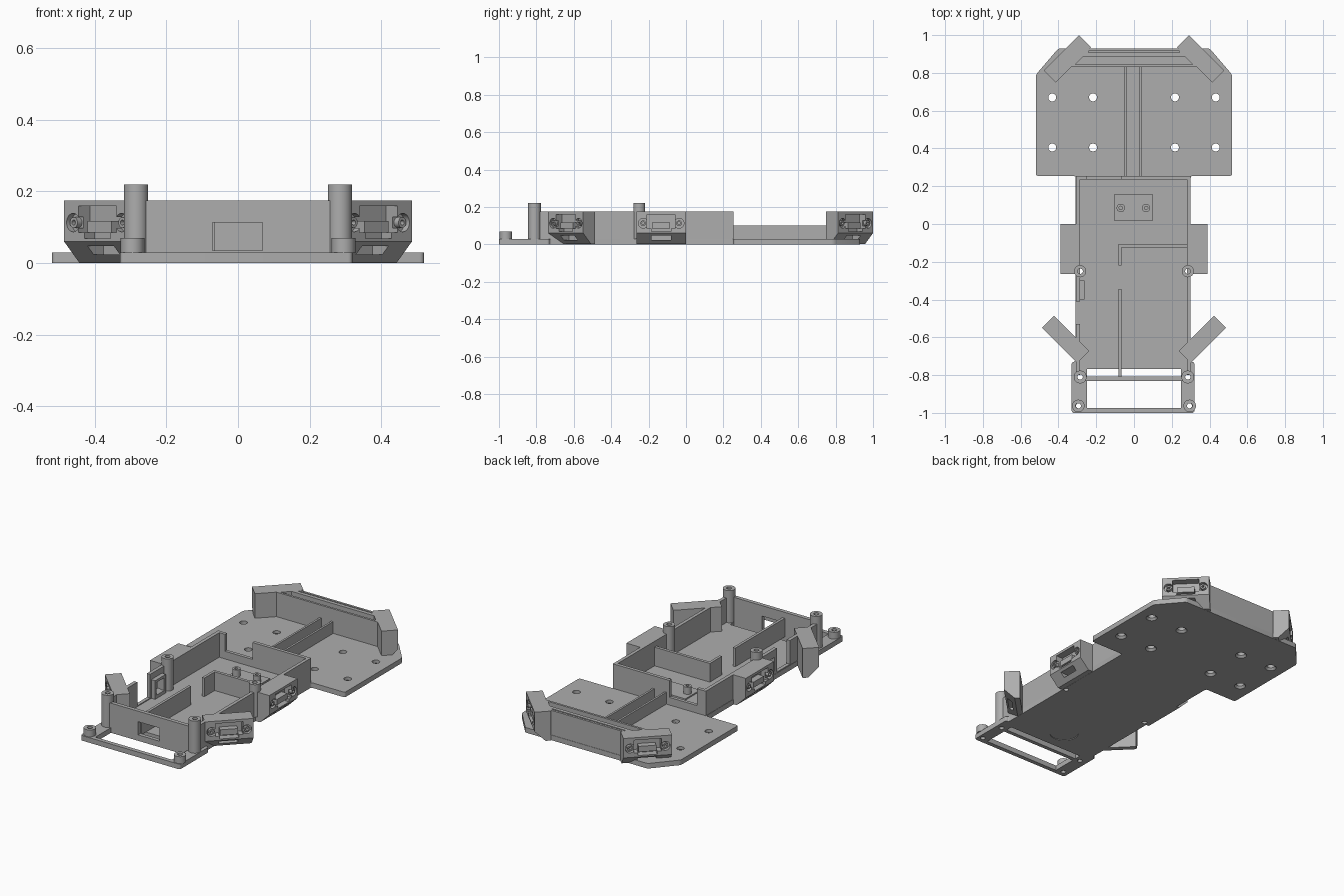
import bpy, bmesh
from math import radians, sin, cos
from mathutils import Matrix, Vector

cube = bpy.data.objects.get("Cube")
if cube:
    bpy.data.objects.remove(cube, do_unlink=True)

GREY = (0.42, 0.42, 0.42, 1)
grey = bpy.data.materials.new("matte grey")
grey.use_nodes = True
grey.diffuse_color = GREY
grey.node_tree.nodes["Principled BSDF"].inputs["Base Color"].default_value = GREY
parts = []
FLOOR, WALL = 0.03, 0.175


def finish(name, bm, keep=True):
    bmesh.ops.recalc_face_normals(bm, faces=bm.faces)
    mesh = bpy.data.meshes.new(name)
    bm.to_mesh(mesh)
    bm.free()
    ob = bpy.data.objects.new(name, mesh)
    bpy.context.scene.collection.objects.link(ob)
    mesh.materials.append(grey)
    if keep:
        parts.append(ob)
    return ob


def extrude(name, points, vec, radius=0, keep=True):
    """Solid made by sweeping a flat outline along a vector."""
    bm = bmesh.new()
    face = bm.faces.new([bm.verts.new(p) for p in points])
    out = bmesh.ops.extrude_face_region(bm, geom=[face])
    moved = [v for v in out["geom"] if isinstance(v, bmesh.types.BMVert)]
    bmesh.ops.translate(bm, verts=moved, vec=vec)
    if radius:
        d = Vector(vec).normalized()
        edges = [e for e in bm.edges
                 if abs((e.verts[0].co - e.verts[1].co).normalized().dot(d)) > 0.99]
        bmesh.ops.bevel(bm, geom=edges, offset=radius, segments=4, profile=0.5, affect='EDGES')
    return finish(name, bm, keep)


def slab(name, outline, z0, z1, radius=0, keep=True):
    return extrude(name, [(x, y, z0) for x, y in outline], (0, 0, z1 - z0), radius, keep)


def box(name, x0, x1, y0, y1, z0, z1, keep=True):
    return slab(name, [(x0, y0), (x1, y0), (x1, y1), (x0, y1)], z0, z1, 0, keep)


def rod(name, x, y, z0, z1, r, r2=None, keep=True):
    bm = bmesh.new()
    bmesh.ops.create_cone(bm, cap_ends=True, segments=32, radius1=r,
                          radius2=r if r2 is None else r2, depth=z1 - z0,
                          matrix=Matrix.Translation((x, y, (z0 + z1) / 2)))
    return finish(name, bm, keep)


def face_rod(name, x, z, y0, y1, r, keep=True):
    """Rod lying along y."""
    ob = rod(name, 0, 0, y0, y1, r, keep=keep)
    ob.data.transform(Matrix.Translation((x, 0, z)) @ Matrix.Rotation(radians(-90), 4, 'X'))
    return ob


def cut(ob, cutters):
    for c in cutters:
        mod = ob.modifiers.new("cut", 'BOOLEAN')
        mod.operation, mod.solver, mod.object = 'DIFFERENCE', 'EXACT', c
    dg = bpy.context.evaluated_depsgraph_get()
    dg.update()
    mesh = bpy.data.meshes.new_from_object(ob.evaluated_get(dg))
    ob.modifiers.clear()
    ob.data = mesh
    for c in cutters:
        bpy.data.objects.remove(c, do_unlink=True)


def hole(x, y, z0, z1, r, r2=None):
    return rod("cutter", x, y, z0, z1, r, r2, keep=False)


def gap(*bounds):
    return box("cutter", *bounds, keep=False)


def post(name, x, y, top, r, bore):
    ob = rod(name, x, y, FLOOR - 0.002, top, r)
    cut(ob, [hole(x, y, FLOOR - 0.01, top + 0.1, bore)])


# Base plate with rear deck, tray floor and open front frame
rear = [(0.30, 0.255), (0.52, 0.255), (0.52, 0.79), (0.40, 0.93),
        (-0.40, 0.93), (-0.52, 0.79), (-0.52, 0.255), (-0.31, 0.255)]
front = [(-0.31, -0.73), (-0.33, -0.73), (-0.33, -1), (0.32, -1), (0.32, -0.73), (0.30, -0.73)]
base = slab("base_plate", rear + front, 0, FLOOR, 0.012)
cuts = [gap(-0.25, 0.25, -0.975, -0.83, -0.1, 0.1),
        gap(-0.25, 0.25, -0.807, -0.768, -0.1, 0.1),
        hole(-0.02, -0.63, -0.05, 0.004, 0.08)]
for s in (-1, 1):
    for x in (0.217, 0.433):
        for y in (0.405, 0.67):
            cuts += [hole(s * x, y, -0.05, 0.1, 0.021), hole(s * x, y, -0.01, 0.012, 0.04, 0.021)]
    for x, y in ((0.285, -0.25), (0.285, -0.81), (0.293, -0.963)):
        cuts.append(hole(s * x, y, -0.05, 0.1, 0.014))
cut(base, cuts)

# Tray walls
box("left_wall", 0.28, 0.30, -0.80, 0.235, FLOOR, WALL)
right_wall = box("right_wall", -0.308, -0.287, -0.80, 0.235, FLOOR, WALL)
cut(right_wall, [gap(-0.4, -0.2, -0.53, -0.41, 0.035, 0.3),
                 gap(-0.4, -0.2, -0.385, -0.31, 0.05, 0.13)])
bracket = box("right_window_frame", -0.287, -0.262, -0.40, -0.30, FLOOR, 0.14)
cut(bracket, [gap(-0.4, -0.2, -0.385, -0.315, 0.05, 0.125)])
back_wall = box("tray_back_wall", -0.308, 0.30, 0.235, 0.255, FLOOR, WALL)
cut(back_wall, [gap(-0.25, -0.07, 0.2, 0.3, 0.075, 0.3)])
front_wall = box("tray_front_wall", -0.27, 0.27, -0.83, -0.807, 0.0, WALL)
cut(front_wall, [gap(-0.072, 0.068, -0.9, -0.75, 0.035, 0.113)])

# Inner dividers and cable channel
box("long_divider", -0.081, -0.065, -0.807, -0.345, FLOOR, 0.14)
box("short_divider", -0.081, -0.065, -0.22, -0.125, FLOOR, 0.14)
box("cross_divider", -0.081, 0.28, -0.125, -0.107, FLOOR, 0.14)
for x in (-0.044, 0.034):
    box("channel_wall", x - 0.006, x + 0.006, 0.255, 0.835, FLOOR, 0.10)

# Standoff pad and mounting posts
box("standoff_pad", -0.105, 0.10, 0.018, 0.157, FLOOR, 0.038)
for x in (-0.07, 0.064):
    post("standoff", x, 0.085, 0.08, 0.022, 0.009)
for s in (-1, 1):
    post("middle_post", s * 0.285, -0.25, 0.22, 0.032, 0.014)
    post("front_post", s * 0.285, -0.81, 0.22, 0.034, 0.014)
    post("frame_post", s * 0.295, -0.963, 0.07, 0.033, 0.014)

# Rear bumper wall with grooves along its top
bumper = slab("rear_wall", [(-0.36, 0.832), (0.36, 0.832), (0.25, 0.928), (-0.25, 0.928)],
              FLOOR, WALL)
groove = slab("cutter", [(-0.31, 0.845), (0.31, 0.845), (0.27, 0.886), (-0.27, 0.886)],
              0.14, 0.3, keep=False)
cut(bumper, [groove, gap(-0.24, 0.24, 0.908, 0.915, 0.165, 0.3)])


# Sensor housings, modelled facing -y and then turned into place
def sensor(name, x, y, degrees):
    w = 0.132
    profile = [(0, 0.06), (0, WALL), (0.09, WALL), (0.09, 0.001), (0.06, 0.001)]
    body = extrude(name + "_housing", [(-w, py, pz) for py, pz in profile], (2 * w, 0, 0))
    cutters = [gap(-0.075, 0.075, -0.1, 0.045, 0.085, 0.16),
               gap(-0.052, 0.052, -0.1, 0.04, 0.068, 0.09),
               gap(-0.052, 0.052, -0.1, 0.075, 0.024, 0.048)]
    for s in (-1, 1):
        cutters.append(face_rod("cutter", s * 0.096, 0.113, -0.1, 0.02, 0.026, keep=False))
    cut(body, cutters)
    pieces = [body, box(name + "_connector", -0.048, 0.048, 0.008, 0.046, 0.085, 0.118)]
    for s in (-1, 1):
        boss = face_rod(name + "_screw_boss", s * 0.096, 0.113, 0.002, 0.025, 0.015)
        cut(boss, [face_rod("cutter", s * 0.096, 0.113, -0.1, 0.02, 0.007, keep=False)])
        pieces.append(boss)
    turn = Matrix.Translation((x, y, 0)) @ Matrix.Rotation(radians(degrees), 4, 'Z')
    for p in pieces:
        p.data.transform(turn)


for s, side in ((1, "left"), (-1, "right")):
    sensor(side + "_front_sensor", s * 0.393, -0.643, s * 45)
    sensor(side + "_middle_sensor", s * 0.39, -0.133, s * 90)
    sensor(side + "_rear_sensor", s * 0.384, 0.906, s * 135)

# Smooth the round parts, keep every edge sharp
bpy.ops.object.select_all(action='DESELECT')
for ob in parts:
    ob.select_set(True)
bpy.context.view_layer.objects.active = base
bpy.ops.object.shade_smooth_by_angle(angle=radians(30))
